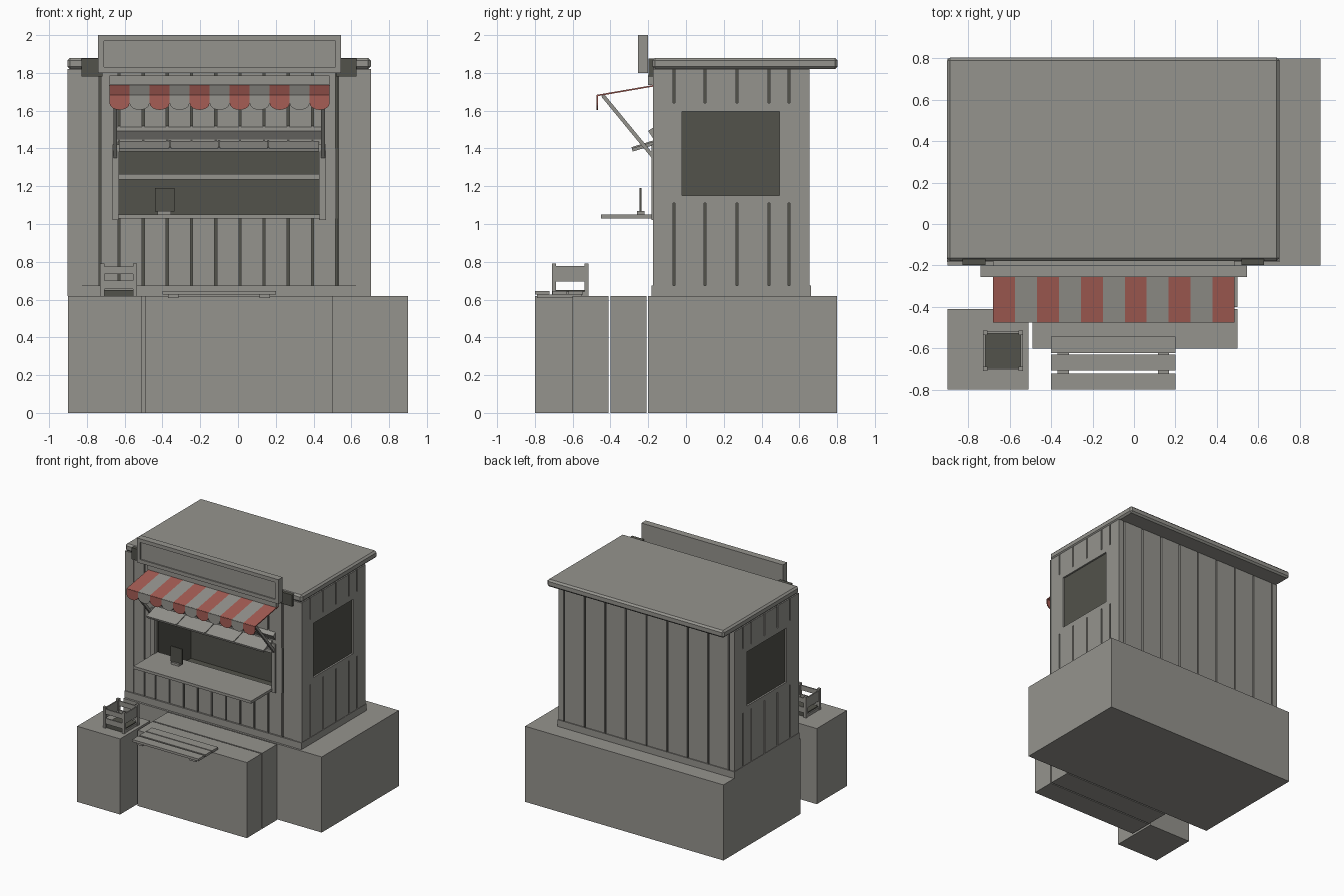
import bpy, bmesh, math
from mathutils import Vector

cube = bpy.data.objects.get("Cube")
if cube:
    bpy.data.objects.remove(cube, do_unlink=True)


def material(name, rgb):
    m = bpy.data.materials.new(name)
    m.use_nodes = True
    m.diffuse_color = (*rgb, 1)
    m.node_tree.nodes["Principled BSDF"].inputs["Base Color"].default_value = (*rgb, 1)
    return m


GREY = material("warm grey", (0.30, 0.295, 0.27))
DARK = material("dark grey", (0.085, 0.085, 0.07))
RED = material("awning red", (0.38, 0.11, 0.09))


def box(x0, x1, y0, y1, z0, z1):
    """Outline in x and y, swept up z."""
    ring = [Vector(p) for p in ((x0, y0, z0), (x1, y0, z0), (x1, y1, z0), (x0, y1, z0))]
    return ring, Vector((0, 0, z1 - z0))


def side_prism(points, x0, x1):
    """Outline in y and z, swept along x."""
    return [Vector((x0, y, z)) for y, z in points], Vector((x1 - x0, 0, 0))


def front_prism(points, y0, y1):
    """Outline in x and z, swept along y."""
    return [Vector((x, y0, z)) for x, z in points], Vector((0, y1 - y0, 0))


def bar(a, b, thick, x0, x1):
    """Flat bar from a to b in the y-z plane."""
    a, b = Vector(a), Vector(b)
    d = (b - a).normalized() * thick / 2
    n = Vector((-d.y, d.x))
    return side_prism([a - n, b - n, b + n, a + n], x0, x1)


def part(name, mat, prisms, bevel=0):
    bm = bmesh.new()
    for ring, sweep in prisms:
        low = [bm.verts.new(p) for p in ring]
        high = [bm.verts.new(p + sweep) for p in ring]
        bm.faces.new(low)
        bm.faces.new(high[::-1])
        for i in range(len(ring)):
            j = (i + 1) % len(ring)
            bm.faces.new((low[i], high[i], high[j], low[j]))
    bmesh.ops.recalc_face_normals(bm, faces=bm.faces)
    me = bpy.data.meshes.new(name)
    bm.to_mesh(me)
    bm.free()
    me.materials.append(mat)
    ob = bpy.data.objects.new(name, me)
    bpy.context.collection.objects.link(ob)
    if bevel:
        mod = ob.modifiers.new("bevel", "BEVEL")
        mod.width, mod.segments = bevel, 1
    return ob


def planks(start, end, grooves, gap=0.012):
    """Spans left between the grooves."""
    cuts = [start] + [c for g in grooves if start < g < end for c in (g - gap / 2, g + gap / 2)] + [end]
    return list(zip(cuts[::2], cuts[1::2]))


# Ground blocks
GROUND = 0.62
part("main_ground_block", GREY, [box(-0.9, 0.9, -0.2, 0.8, 0, GROUND)])
part("front_ground_blocks", GREY, [box(-0.49, 0.5, -0.6, -0.41, 0, GROUND),
                                   box(-0.49, 0.5, -0.4, -0.21, 0, GROUND)])
part("crate_ground_block", GREY, [box(-0.9, -0.51, -0.8, -0.41, 0, GROUND)])

# Hut extents, opening and cladding depth
L, R, F, B, TOP = -0.9, 0.7, -0.17, 0.655, 1.82
OL, OR, OB, OT = -0.63, 0.43, 1.03, 1.40
D = 0.014
SKIRT = 0.675

# Dark lining behind the planks
l, r, f, b = L + D, R - D, F + D, B - D
T = 0.03
part("wall_lining", DARK, [
    box(l, r, b - T, b, GROUND, TOP), box(l, l + T, f, b, GROUND, TOP), box(r - T, r, f, b, GROUND, TOP),
    box(l, r, f, f + T, GROUND, OB), box(l, r, f, f + T, OT, TOP),
    box(l, OL, f, f + T, OB, OT), box(OR, r, f, f + T, OB, OT), box(l, r, f, b, GROUND, GROUND + T)])

# Front planks around the serving opening
grooves = [-0.63 + 0.128 * k for k in range(10)]
front = []
for x0, x1 in planks(-0.725, 0.525, grooves):
    front += [box(x0, x1, F, f, SKIRT, OB), box(x0, x1, F, f, OT, TOP)]
front += [box(L, -0.735, F, f, SKIRT, TOP), box(0.531, R, F, f, SKIRT, TOP),
          box(-0.725, OL, F, f, OB, OT), box(OR, 0.519, F, f, OB, OT)]
part("front_planks", GREY, front)

# Back planks
part("back_planks", GREY, [box(x0, x1, b, B, SKIRT, TOP) for x0, x1 in
                           planks(L, R, [-0.1 + 0.187 * k for k in range(-4, 5)])])

# Side planks with a window in each side
WF, WB, WLOW, WTOP = -0.02, 0.495, 1.15, 1.595
for name, x0, x1 in (("left", r, R), ("right", L, l)):
    wall = []
    for y0, y1 in planks(F, B, [-0.063, 0.10, 0.27, 0.44, 0.545]):
        wall += [box(x0, x1, y0, y1, SKIRT, 1.11), box(x0, x1, y0, y1, 1.64, TOP)]
    wall += [box(x0, x1, F, WF, 1.11, 1.64), box(x0, x1, WB, B, 1.11, 1.64),
             box(x0, x1, WF, WB, 1.11, WLOW), box(x0, x1, WF, WB, WTOP, 1.64)]
    part(name + "_planks", GREY, wall)

# Skirting and corner posts
part("skirting", GREY, [box(L - 0.003, R + 0.003, F - 0.013, F, GROUND, SKIRT),
                        box(L - 0.003, R + 0.003, B, B + 0.008, GROUND, SKIRT),
                        box(L - 0.003, l, F, B, GROUND, SKIRT), box(r, R + 0.003, F, B, GROUND, SKIRT)])
part("corner_posts", GREY, [box(L - 0.003, -0.825, F - 0.006, F, GROUND, TOP),
                            box(0.625, R + 0.003, F - 0.006, F, GROUND, TOP)])

# Roof
part("roof", GREY, [box(L - 0.003, R + 0.003, -0.178, 0.803, TOP, 1.88)], bevel=0.014)

# Raised sign board with a frame and brackets
SL, SR, SB, ST = -0.74, 0.545, 1.8, 2.0
rim = 0.03
part("sign_board", GREY, [box(SL, SR, -0.245, -0.2, SB, ST)])
part("sign_frame", GREY, [box(SL, SR, -0.255, -0.245, SB, SB + rim), box(SL, SR, -0.255, -0.245, ST - rim, ST),
                          box(SL, SL + rim, -0.255, -0.245, SB, ST), box(SR - rim, SR, -0.255, -0.245, SB, ST)])
part("sign_brackets", DARK, [box(x, x + 0.11, -0.198, F, 1.78, 1.875) for x in (-0.828, 0.518)])
part("sign_rail", GREY, [box(-0.68, 0.485, -0.2, F, 1.735, 1.785)])

# Striped awning with a scalloped edge
AL, STRIPES = -0.68, 11
W = 1.165 / STRIPES
cloth = {0: [], 1: []}
for i in range(STRIPES):
    x0 = AL + i * W
    mid = x0 + W / 2
    cloth[i % 2].append(bar((F, 1.732), (-0.472, 1.68), 0.008, x0, x0 + W))
    scallop = [(x0, 1.682), (x0, 1.64)]
    scallop += [(mid - W / 2 * math.cos(t), 1.64 - 0.036 * math.sin(t))
                for t in (math.pi * k / 8 for k in range(1, 8))]
    scallop += [(x0 + W, 1.64), (x0 + W, 1.682)]
    cloth[i % 2].append(front_prism(scallop, -0.475, -0.467))
part("awning_red_stripes", RED, cloth[0])
part("awning_grey_stripes", GREY, cloth[1])
part("awning_arms", GREY, [bar((-0.44, 1.68), (-0.165, 1.345), 0.02, x, x + 0.02) for x in (-0.66, 0.44)])

# Opening frame, propped flap and top bar
part("opening_frame", GREY, [box(x, x + 0.035, F - 0.012, F, 1.02, 1.42) for x in (OL - 0.035, OR)])
part("flap", GREY, [bar((-0.285, 1.392), (-0.14, 1.437), 0.018, OL, OR)])
part("flap_ribs", GREY, [bar((-0.287, 1.402), (-0.17, 1.438), 0.01, x - 0.005, x + 0.005)
                         for x in (-0.36, -0.1, 0.16)])
part("flap_top_bar", GREY, [bar((-0.182, 1.505), (-0.145, 1.45), 0.045, -0.66, 0.46)])

# Serving counter, inner shelf and little menu board
part("counter", GREY, [box(-0.635, 0.435, -0.45, F + 0.03, 1.028, 1.05)])
part("inner_shelf", GREY, [box(OL, OR, 0.0, 0.25, 1.235, 1.265)])
part("menu_board", DARK, [box(-0.44, -0.335, -0.245, -0.235, 1.065, 1.19)])
part("menu_board_foot", GREY, [box(-0.425, -0.355, -0.26, -0.22, 1.05, 1.068)])

# Slatted crate
CL, CR, CF, CB = -0.73, -0.535, -0.71, -0.515
P = 0.022
part("crate_posts", GREY, [box(x, x + P, y, y + P, GROUND, 0.792)
                           for x in (CL, CR - P) for y in (CF, CB - P)])
slats = []
for z0, z1 in ((0.655, 0.70), (0.735, 0.775)):
    slats += [box(CL, CR, y, y + 0.01, z0, z1) for y in (CF + 0.004, CB - 0.014)]
for z0, z1 in ((GROUND, 0.642), (0.695, 0.778)):
    slats += [box(x, x + 0.01, CF, CB, z0, z1) for x in (CL + 0.004, CR - 0.014)]
part("crate_slats", GREY, slats)
part("crate_floor", DARK, [box(CL + 0.014, CR - 0.014, CF + 0.014, CB - 0.014, GROUND, 0.65)])

# Low slatted step
part("step_slats", GREY, [box(-0.4, 0.2, y, y + 0.078, 0.626, 0.645) for y in (-0.8, -0.708, -0.622)])
part("step_supports", GREY, [box(x, x + 0.055, -0.79, -0.55, 0.608, 0.626) for x in (-0.37, 0.115)])
